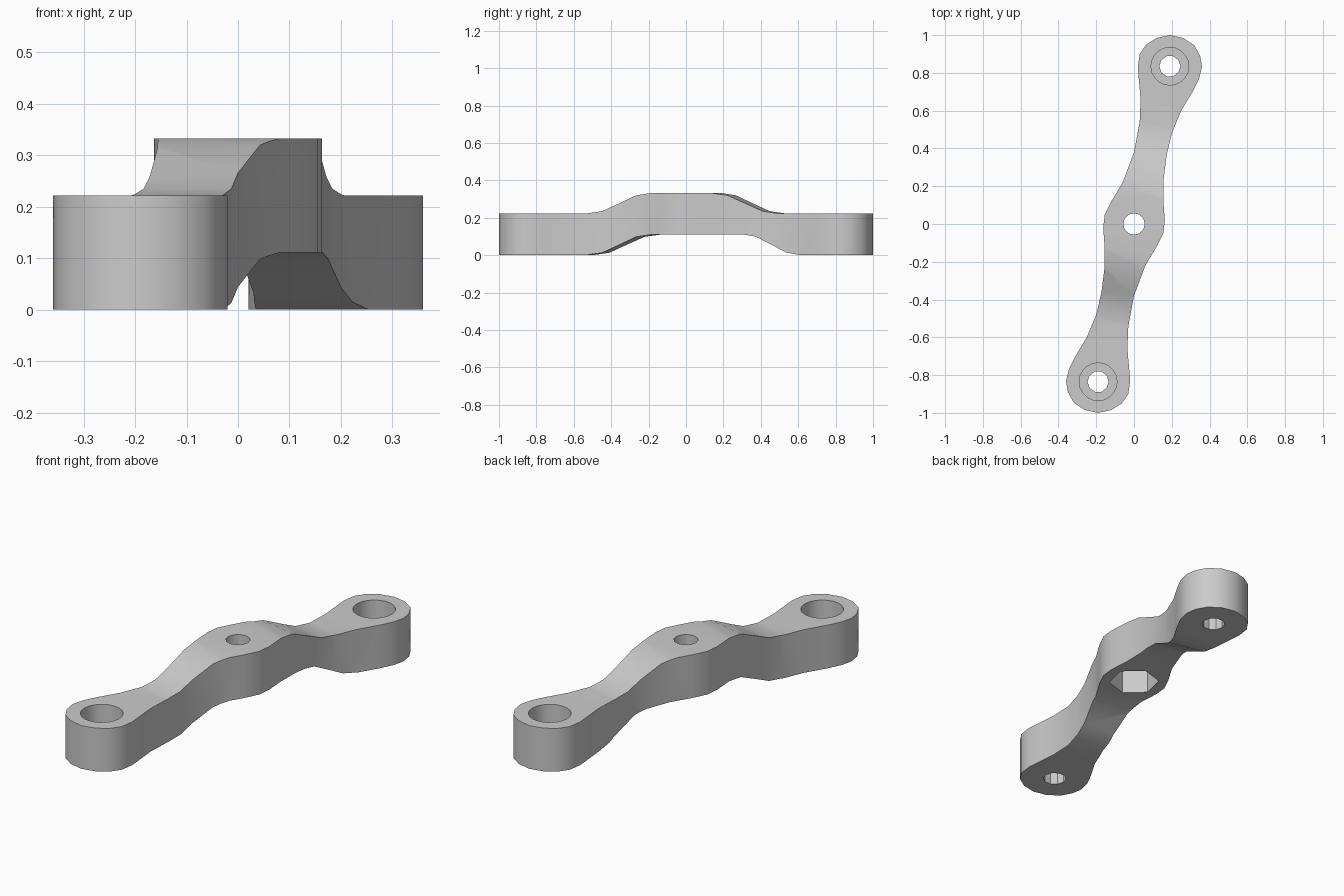
import bpy, bmesh, math
from mathutils import Vector

if "Cube" in bpy.data.objects:
    bpy.data.objects.remove(bpy.data.objects["Cube"], do_unlink=True)

grey = bpy.data.materials.new("plain_grey")
grey.use_nodes = True
grey.diffuse_color = (0.6, 0.6, 0.6, 1)
grey.node_tree.nodes["Principled BSDF"].inputs["Base Color"].default_value = (0.6, 0.6, 0.6, 1)

END = Vector((0.19, 0.835, 0))        # centre of one end eye
ALONG = END.normalized()
ACROSS = Vector((ALONG.y, -ALONG.x, 0))
UP = Vector((0, 0, 1))


def prism(name, points, sweep):
    """Extrude a closed polygon along a vector."""
    bm = bmesh.new()
    face = bm.faces.new([bm.verts.new(p) for p in points])
    result = bmesh.ops.extrude_face_region(bm, geom=[face])
    moved = [v for v in result["geom"] if isinstance(v, bmesh.types.BMVert)]
    bmesh.ops.translate(bm, vec=sweep, verts=moved)
    bmesh.ops.recalc_face_normals(bm, faces=bm.faces)
    mesh = bpy.data.meshes.new(name)
    bm.to_mesh(mesh)
    bm.free()
    mesh.materials.append(grey)
    obj = bpy.data.objects.new(name, mesh)
    bpy.context.collection.objects.link(obj)
    return obj


def round_prism(name, centre, radius, sides, low, high, turn=0):
    ring = []
    for i in range(sides):
        a = turn + math.tau * i / sides
        ring.append((centre.x + radius * math.cos(a), centre.y + radius * math.sin(a), low))
    return prism(name, ring, UP * (high - low))


def combine(target, tool, operation):
    mod = target.modifiers.new(tool.name, "BOOLEAN")
    mod.operation = operation
    mod.solver = "EXACT"
    mod.object = tool
    bpy.context.view_layer.objects.active = target
    bpy.ops.object.modifier_apply(modifier=mod.name)
    bpy.data.objects.remove(tool, do_unlink=True)


# Plan outline: one half, then the same half turned round
half = [(.163, .02), (.155, .13), (.157, .24), (.172, .36), (.2, .48), (.25, .6),
        (.31, .7), (.345, .77), (.36, .83), (.35, .89), (.32, .945), (.26, .985),
        (.19, 1), (.12, .985), (.065, .95), (.03, .9), (.02, .83), (.027, .75),
        (.035, .66), (.03, .54), (0, .38), (-.06, .22), (-.12, .12), (-.155, .05)]
outline = [(k * x, k * y, -.1) for k in (1, -1) for x, y in half]
arm = prism("double_ended_arm", outline, UP * .6)

# Cranked side profile, swept across the arm
rise = [(.16, .333), (.25, .32), (.44, .235), (.53, .222)]
under = [(.33, .111), (.4, .1), (.57, .015), (.65, 0)]
top = [(-s, z) for s, z in reversed(rise)] + rise
bottom = [(-s, z - .222) for s, z in reversed(rise)] + under
profile = [(-1.2, .222)] + top + [(1.2, .222), (1.2, 0)] + bottom[::-1] + [(-1.2, 0)]
band = prism("side_profile", [ALONG * s + UP * z - ACROSS for s, z in profile], ACROSS * 2)
combine(arm, band, "INTERSECT")

# Counterbored hole in each end
for centre in (END, -END):
    combine(arm, round_prism("counterbore", centre, .1, 20, .08, .5), "DIFFERENCE")
    combine(arm, round_prism("end_hole", centre, .056, 10, -.1, .15), "DIFFERENCE")

# Middle hole with a six-sided nut pocket underneath
middle = Vector((0, 0, 0))
axis_angle = math.atan2(END.y, END.x)
combine(arm, round_prism("nut_pocket", middle, .122, 6, -.1, .25, axis_angle), "DIFFERENCE")
combine(arm, round_prism("middle_hole", middle, .057, 12, .2, .5), "DIFFERENCE")

bpy.ops.object.select_all(action="DESELECT")
arm.select_set(True)
bpy.context.view_layer.objects.active = arm
bpy.ops.object.shade_smooth_by_angle(angle=math.radians(30))
